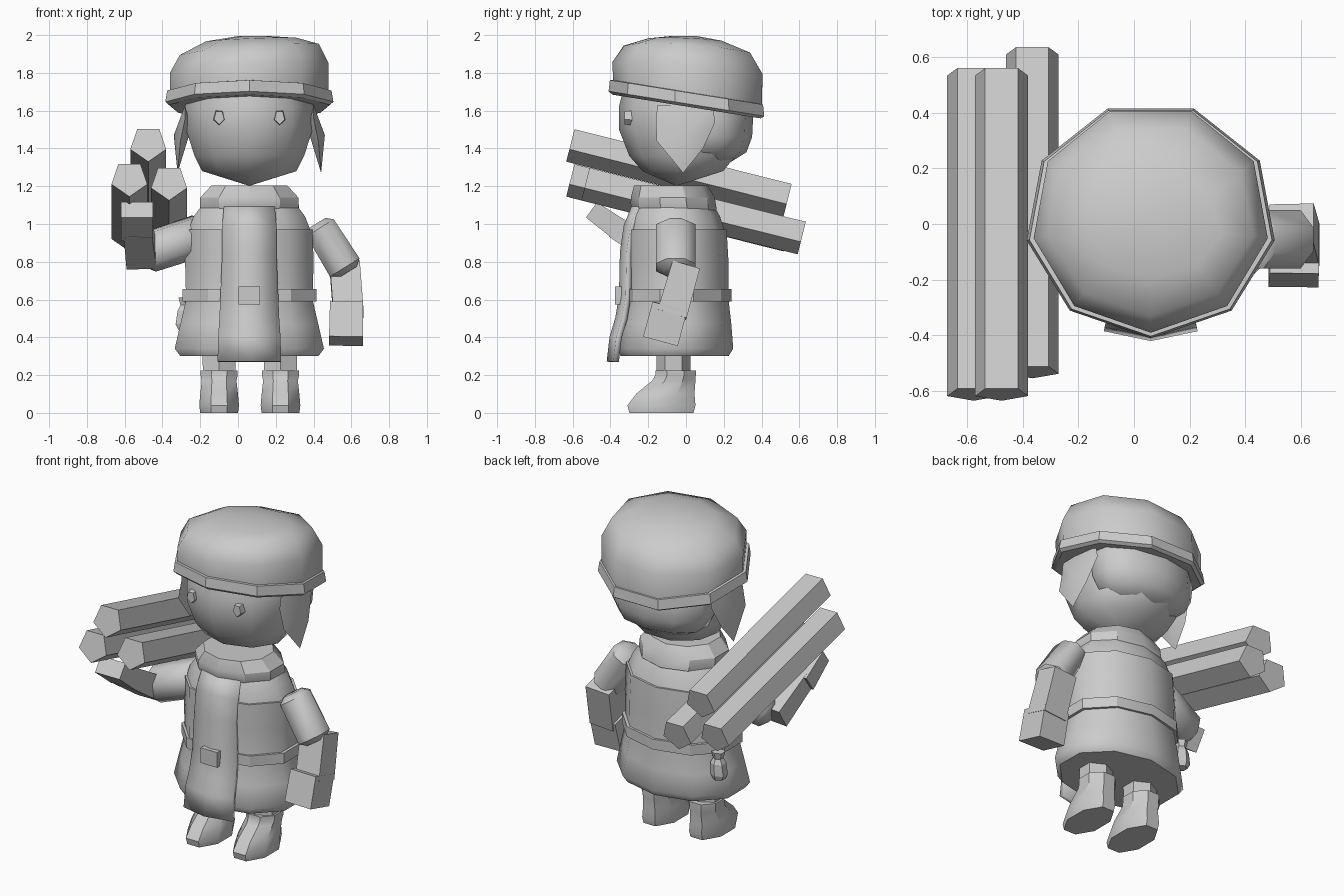
import bpy, bmesh
from math import sin, cos, pi, radians
from mathutils import Vector, Matrix

if "Cube" in bpy.data.objects:
    bpy.data.objects.remove(bpy.data.objects["Cube"])

CX = 0.06  # body axis


def finish(name, bm, angle=45):
    bmesh.ops.recalc_face_normals(bm, faces=bm.faces[:])
    me = bpy.data.meshes.new(name)
    bm.to_mesh(me)
    bm.free()
    ob = bpy.data.objects.new(name, me)
    bpy.context.collection.objects.link(ob)
    if angle:
        bpy.ops.object.select_all(action='DESELECT')
        ob.select_set(True)
        bpy.context.view_layer.objects.active = ob
        bpy.ops.object.shade_smooth_by_angle(angle=radians(angle))
    return ob


def loft(name, rings, n, phase=-90, angle=45, matrix=None):
    """rings: (cx, cy, z, rx, ry[, slope_x, slope_y]), bottom to top"""
    bm = bmesh.new()
    dirs = [(cos(radians(phase) + 2 * pi * i / n), sin(radians(phase) + 2 * pi * i / n)) for i in range(n)]
    mx = max(abs(d[0]) for d in dirs)
    my = max(abs(d[1]) for d in dirs)
    loops = []
    for r in rings:
        cx, cy, z, rx, ry = r[:5]
        sx, sy = r[5:] if len(r) > 5 else (0, 0)
        loop = []
        for a, b in dirs:
            dx, dy = a / mx * rx, b / my * ry
            p = Vector((cx + dx, cy + dy, z + sx * dx + sy * dy))
            loop.append(bm.verts.new(matrix @ p if matrix else p))
        loops.append(loop)
    for lo, hi in zip(loops, loops[1:]):
        for i in range(n):
            j = (i + 1) % n
            bm.faces.new((lo[i], lo[j], hi[j], hi[i]))
    bm.faces.new(loops[0][::-1])
    bm.faces.new(loops[-1])
    return finish(name, bm, angle)


def limb(name, p, q, r0, r1, n, phase, angle=0, ends=0):
    """prism from p to q; width axis follows world x"""
    p, q = Vector(p), Vector(q)
    z = (q - p).normalized()
    x = Vector((1, 0, 0))
    x = (x - z * x.dot(z)).normalized()
    y = z.cross(x)
    m = Matrix.Translation(p) @ Matrix((x, y, z)).transposed().to_4x4()
    h = (q - p).length
    rings = [(0, 0, 0, *r0), (0, 0, h, *r1)]
    if ends:
        rings = [(0, 0, -ends, r0[0] * .6, r0[1] * .6)] + rings + [(0, 0, h + ends, r1[0] * .6, r1[1] * .6)]
    return loft(name, rings, n, phase, angle, m)


# Head
loft("head", [(CX, -.05, 1.205, .01, .01), (CX, -.01, 1.28, .25, .22), (CX, -.01, 1.36, .29, .29),
              (CX, -.01, 1.5, .335, .345), (CX, -.01, 1.62, .34, .345), (CX, 0, 1.72, .32, .33)], 9, angle=70)
# Hair at the back of the head
loft("back_hair", [(CX, .14, 1.33, .17, .1), (CX, .14, 1.38, .27, .18), (CX, .14, 1.46, .31, .21),
                   (CX, .14, 1.56, .32, .215), (CX, .13, 1.66, .31, .2)], 10, angle=70)
# Hat band and crown
loft("hat_band", [(CX, .015, 1.62, .425, .405, 0, -.16), (CX, .015, 1.635, .445, .425, 0, -.16),
                  (CX, .015, 1.695, .435, .418, 0, -.16), (CX, .015, 1.70, .40, .39, 0, -.16)], 9, angle=25)
loft("hat_crown", [(CX, .02, 1.68, .42, .405, 0, -.16), (CX, .02, 1.82, .42, .41, .06, -.09),
                   (CX, .015, 1.92, .368, .345, .08, -.07), (CX + .01, 0, 1.975, .24, .2, .04, -.04),
                   (CX + .02, -.01, 1.995, .08, .07)], 9, angle=70)

# Eyes and side locks
LOCK = [(-.15, 1.63), (.14, 1.63), (.155, 1.54), (.09, 1.4), (-.015, 1.27), (-.155, 1.44), (-.16, 1.56)]
for s, side in ((1, "right"), (-1, "left")):
    ex = CX + s * .16
    limb("eye_" + side, (ex, -.26, 1.565), (ex, -.325, 1.565), (.033, .048), (.027, .038), 5, -90)
    bm = bmesh.new()
    edge = [bm.verts.new((CX + s * (.34 if z > 1.5 else .365 if z > 1.3 else .38), y, z)) for y, z in LOCK]
    outer = bm.verts.new((CX + s * .4, -.005, 1.47))
    inner = bm.verts.new((CX + s * .31, -.005, 1.5))
    for i in range(len(edge)):
        a, b = edge[i], edge[(i + 1) % len(edge)]
        bm.faces.new((a, b, outer))
        bm.faces.new((b, a, inner))
    finish("side_lock_" + side, bm, 30)

# Coat, collar and belt
loft("coat", [(CX, -.06, .30, .365, .285), (CX, -.06, .34, .395, .31), (CX, -.055, .47, .365, .295),
              (CX, -.05, .60, .335, .275), (CX, -.05, .80, .34, .275), (CX, -.055, .97, .335, .27),
              (CX, -.055, .97, .322, .257), (CX, -.06, 1.04, .295, .24), (CX, -.065, 1.10, .25, .21)],
     10, angle=50)
loft("collar", [(CX, -.065, 1.06, .25, .215, 0, -.06), (CX, -.065, 1.09, .262, .228, 0, -.06),
                (CX, -.07, 1.14, .26, .222), (CX, -.08, 1.205, .2, .195)], 10, angle=30)
loft("belt", [(CX, -.048, .59, .355, .288), (CX, -.048, .655, .355, .288)], 10, angle=30)
loft("buckle", [(CX, -.345, .575, .057, .03), (CX, -.345, .67, .057, .03)], 4, 45, 0)
loft("belt_pouch", [(-.285, .08, .44, .03, .035), (-.285, .08, .47, .045, .045), (-.28, .08, .54, .04, .045),
                    (-.28, .08, .57, .025, .03), (-.28, .08, .61, .035, .04)], 6, angle=0)

# Hanging front panel
PANEL = [(-.27, 1.1, .13), (-.315, .99, .14), (-.335, .85, .14), (-.34, .62, .15), (-.36, .5, .155),
         (-.39, .4, .162), (-.405, .27, .165)]
bm = bmesh.new()
rows = [[bm.verts.new((CX + k * w, y + abs(k) * .035, z)) for k in (-1, 0, 1)] for y, z, w in PANEL]
for a, b in zip(rows, rows[1:]):
    for i in range(2):
        bm.faces.new((a[i], a[i + 1], b[i + 1], b[i]))
panel = finish("front_panel", bm, 50)
mod = panel.modifiers.new("thickness", 'SOLIDIFY')
mod.thickness = .03
mod.offset = 0

# Legs and boots
for x, side in ((-.1, "left"), (.225, "right")):
    loft("leg_" + side, [(x, -.065, .18, .085, .09), (x, -.065, .4, .09, .09)], 6, angle=0)
    loft("boot_" + side, [(x, -.13, 0, .1, .17), (x, -.13, .04, .105, .18), (x, -.11, .10, .1, .155),
                          (x, -.065, .17, .092, .115), (x, -.055, .2, .098, .107),
                          (x, -.055, .225, .098, .107)], 8, -67.5, angle=35)

# Lowered arm
limb("upper_arm_right", (.435, -.055, .98), (.565, -.055, .77), (.085, .105), (.092, .105), 8, 22.5, 50, .03)
limb("forearm_right", (.565, 0, .78), (.585, -.075, .52), (.08, .075), (.08, .08), 4, 45)
limb("hand_right", (.575, -.085, .565), (.572, -.135, .38), (.088, .095), (.09, .095), 4, 45)

# Raised arm carrying the logs
limb("upper_arm_left", (-.2, -.05, .94), (-.475, -.12, .85), (.11, .1), (.105, .1), 8, 22.5, 50, .04)
limb("forearm_left", (-.51, -.12, .82), (-.53, -.37, .98), (.08, .07), (.075, .06), 4, 45)
limb("hand_left", (-.535, -.34, .96), (-.535, -.50, 1.075), (.085, .06), (.085, .05), 4, 45)

# Logs
for i, (x, y0, z0, y1, z1) in enumerate([(-.475, -.61, 1.425, .54, 1.135), (-.575, -.61, 1.24, .54, .95),
                                         (-.365, -.53, 1.22, .615, .935)]):
    limb("log_%d" % (i + 1), (x, y0, z0), (x, y1, z1), (.095, .098), (.095, .098), 5, 90)
